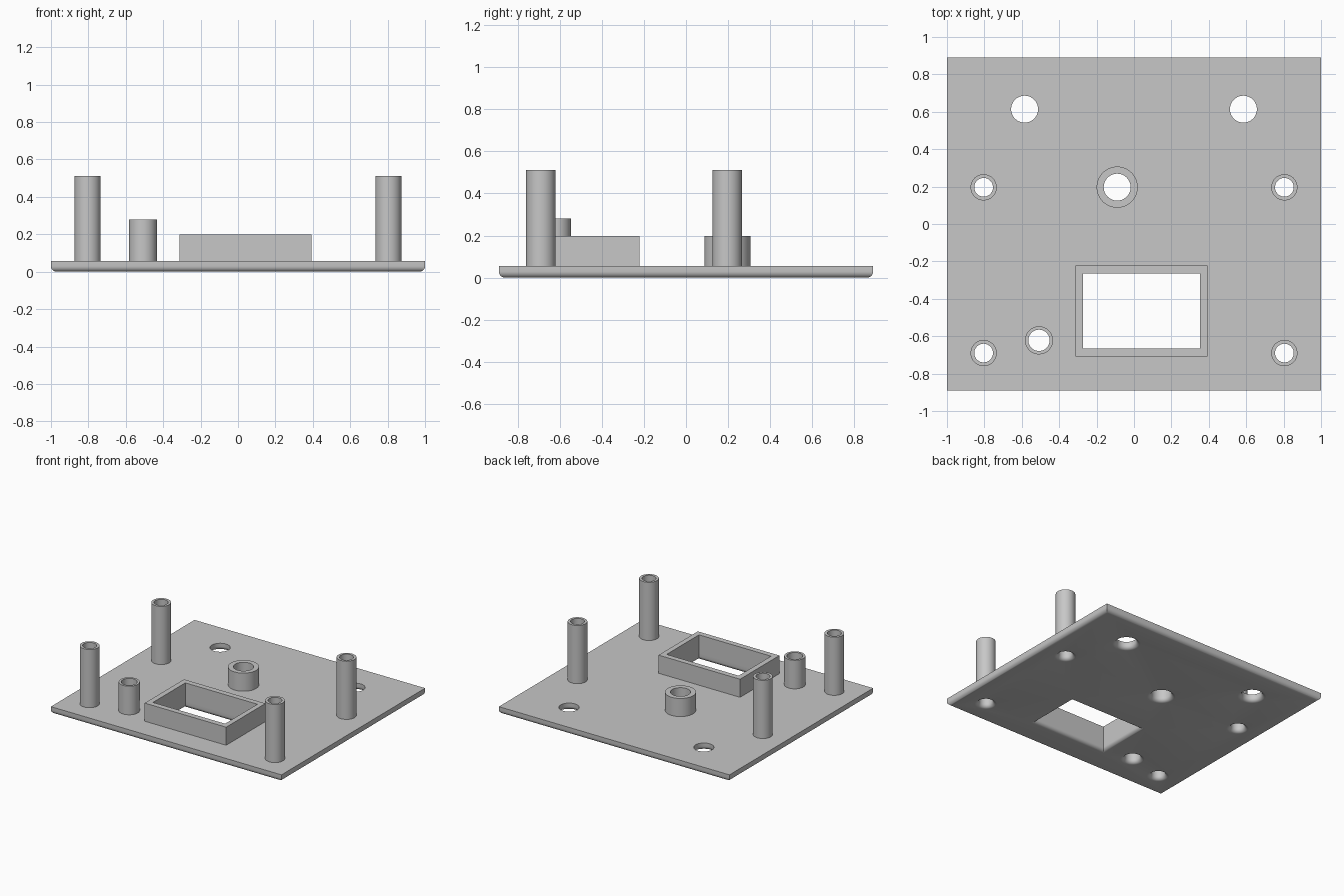
import bpy, bmesh, math

if "Cube" in bpy.data.objects:
    bpy.data.objects.remove(bpy.data.objects["Cube"], do_unlink=True)

PLATE_TOP, FILLET, SIDES, STEPS = 0.056, 0.03, 48, 6

grey = bpy.data.materials.new("plain_grey")
grey.use_nodes = True
colour = (0.57, 0.57, 0.57, 1)
grey.diffuse_color = colour
grey.node_tree.nodes["Principled BSDF"].inputs["Base Color"].default_value = colour


# Outlines are functions of a growth distance, so they can be offset
def circle(x, y, r):
    def points(grow=0):
        angles = [math.tau * i / SIDES for i in range(SIDES)]
        return [(x + (r + grow) * math.cos(a), y + (r + grow) * math.sin(a)) for a in angles]
    return points


def rectangle(x0, x1, y0, y1):
    def points(grow=0):
        left, right, low, high = x0 - grow, x1 + grow, y0 - grow, y1 + grow
        return [(left, low), (right, low), (right, high), (left, high)]
    return points


def wall(bm, outline, levels):
    """Loft an outline through (growth, height) levels; return the end loops' edges."""
    rings = [[bm.verts.new((x, y, z)) for x, y in outline(grow)] for grow, z in levels]
    n = len(rings[0])
    for lower, upper in zip(rings, rings[1:]):
        for i in range(n):
            j = (i + 1) % n
            bm.faces.new((lower[i], lower[j], upper[j], upper[i])).smooth = True
    return [[bm.edges.get((ring[i], ring[(i + 1) % n])) for i in range(n)]
            for ring in (rings[0], rings[-1])]


def solid(name, outer, inners, outer_levels, inner_levels):
    """Make a flat-ended solid from an outer wall and its openings."""
    bm = bmesh.new()
    bottom, top = wall(bm, outer, outer_levels)
    for inner in inners:
        low, high = wall(bm, inner, inner_levels)
        bottom += low
        top += high
    for edges in (bottom, top):
        bmesh.ops.triangle_fill(bm, use_beauty=True, edges=edges, normal=(0, 0, 1))
    bmesh.ops.recalc_face_normals(bm, faces=bm.faces[:])
    mesh = bpy.data.meshes.new(name)
    bm.to_mesh(mesh)
    bm.free()
    mesh.set_sharp_from_angle(angle=math.radians(30))
    mesh.materials.append(grey)
    bpy.context.collection.objects.link(bpy.data.objects.new(name, mesh))


# Raised parts: name, outer outline, opening, top height
raised = [
    ("centre_collar", circle(-0.09, 0.197, 0.11), circle(-0.09, 0.197, 0.072), 0.198),
    ("short_post", circle(-0.508, -0.622, 0.075), circle(-0.508, -0.622, 0.057), 0.28),
    ("window_frame", rectangle(-0.314, 0.393, -0.708, -0.221),
     rectangle(-0.272, 0.353, -0.665, -0.264), 0.198),
]
for side, x in (("right", -0.804), ("left", 0.804)):
    for end, y in (("front", -0.69), ("back", 0.196)):
        raised.append((f"{end}_{side}_post", circle(x, y, 0.07), circle(x, y, 0.05), 0.512))

for name, outer, inner, top in raised:
    levels = [(0, PLATE_TOP), (0, top)]
    solid(name, outer, [inner], levels, levels)

# Base plate with every opening and rounded lower edges
openings = [part[2] for part in raised]
openings += [circle(x, 0.614, 0.072) for x in (-0.585, 0.585)]
round_over = []
for i in range(STEPS + 1):
    t = math.pi / 2 * i / STEPS
    round_over.append((FILLET * (1 - math.sin(t)), FILLET * (1 - math.cos(t))))
round_over.append((0, PLATE_TOP))
solid("base_plate", rectangle(-1, 1, -0.89, 0.89), openings,
      [(-grow, z) for grow, z in round_over], round_over)
